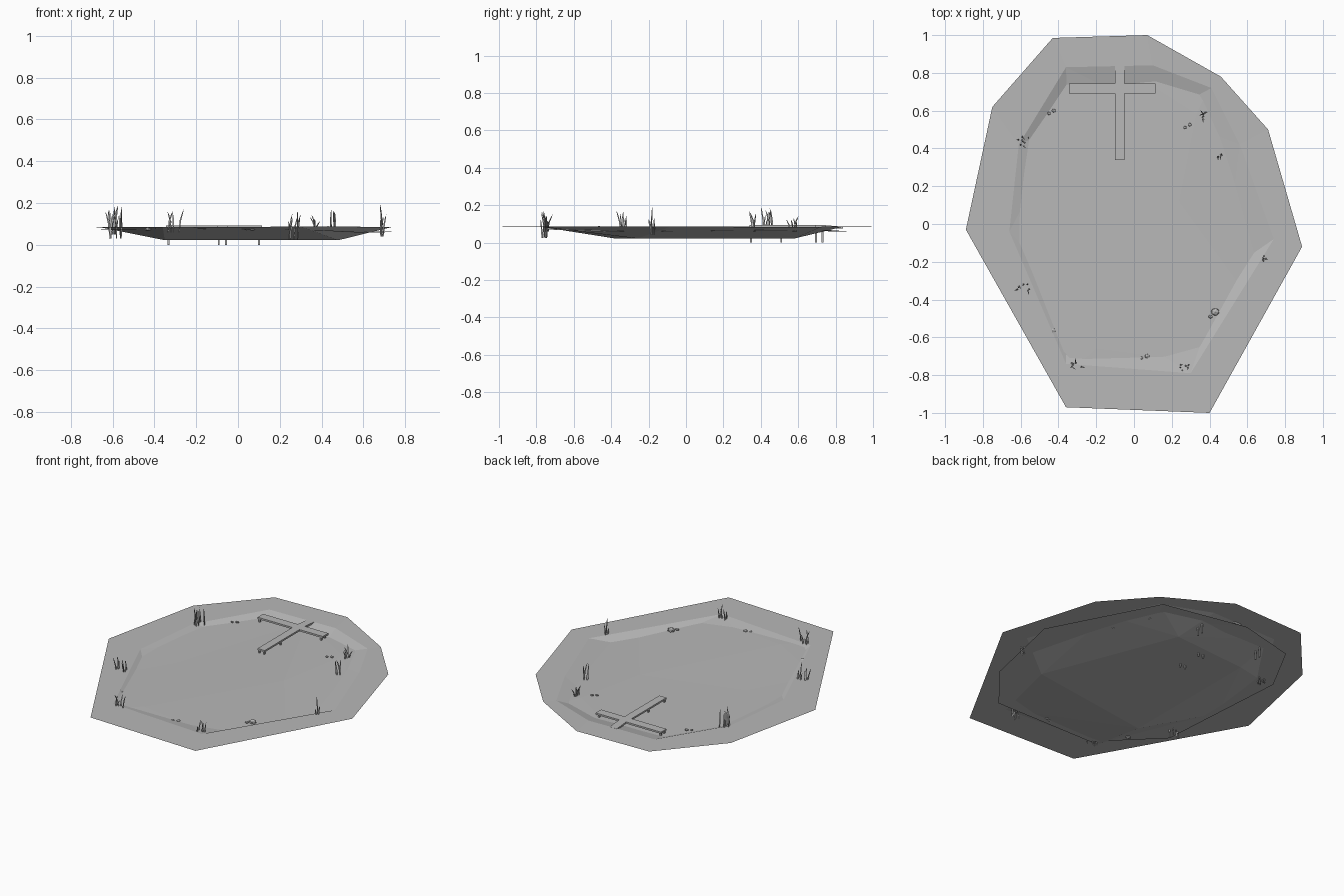
import bpy, bmesh, math, random
from mathutils import Vector
from mathutils.geometry import delaunay_2d_cdt

if "Cube" in bpy.data.objects:
    bpy.data.objects.remove(bpy.data.objects["Cube"])

random.seed(4)
grey = bpy.data.materials.new("dark_grey")
grey.diffuse_color = (.48, .48, .48, 1)
grey.use_nodes = True
grey.node_tree.nodes["Principled BSDF"].inputs["Base Color"].default_value = grey.diffuse_color


def add_object(name, bm):
    mesh = bpy.data.meshes.new(name)
    bm.to_mesh(mesh)
    bm.free()
    mesh.materials.append(grey)
    ob = bpy.data.objects.new(name, mesh)
    bpy.context.collection.objects.link(ob)
    return ob


# Ground: flat bank outline, pond lip, sloping basin and bed
outer = [(-.89, -.03, .085), (-.75, .62, .085), (-.43, .985, .084), (.07, 1, .086),
         (.46, .78, .085), (.71, .5, .084), (.89, -.12, .086), (.4, -1, .086), (-.36, -.97, .084)]
lip = [(-.66, -.04, .084), (-.61, .42, .083), (-.36, .83, .084), (.1, .84, .085),
       (.41, .72, .083), (.56, .42, .083), (.74, -.08, .086), (.3, -.79, .087), (-.36, -.74, .083)]
bed = [(.48, -.26), (.15, .58), (-.35, .54), (-.35, -.38)]

bm = bmesh.new()
lip_v = [bm.verts.new(p) for p in lip]
bed_v = [bm.verts.new((x, y, .022)) for x, y in bed]
bmesh.ops.convex_hull(bm, input=lip_v + bed_v)
bm.normal_update()
lids = [f for f in bm.faces if all(v.co.z > .05 for v in f.verts)]
bmesh.ops.delete(bm, geom=lids, context='FACES')
bmesh.ops.reverse_faces(bm, faces=bm.faces[:])
floor = [f for f in bm.faces if all(v.co.z < .05 for v in f.verts)]
bmesh.ops.split(bm, geom=floor)
out_v = [bm.verts.new(p) for p in outer]
n = len(outer)
for i in range(n):
    j = (i + 1) % n
    bm.faces.new((out_v[j], out_v[i], lip_v[i], lip_v[j]))
add_object("ground_basin", bm)

# Water: faceted sheet whose rim runs under the bank
shore = [(-.62, -.42, .074), (-.68, .44, .073), (-.5, .77, .066), (-.12, .87, .06),
         (.41, .75, .068), (.76, .1, .062), (.645, -.44, .058), (.4, -.74, .07),
         (-.3, -.75, .078)]
ripple = [(-.4, -.05, .071), (.24, .12, .065), (.33, .58, .069), (-.2, -.66, .078)]
pts = shore + ripple
v2, _, tris, _, _, _ = delaunay_2d_cdt([Vector(p[:2]) for p in pts], [], [], 0, 1e-5)
bm = bmesh.new()
vs = [bm.verts.new(p) for p in pts]
for t in tris:
    bm.faces.new([vs[i] for i in t])
bm.normal_update()
for f in bm.faces:
    if f.normal.z < 0:
        f.normal_flip()
add_object("water", bm)

# Dock deck: extruded cross
cross = [(-.1, .34), (-.05, .34), (-.05, .69), (.115, .69), (.115, .745), (-.05, .745),
         (-.05, .84), (-.1, .84), (-.1, .745), (-.345, .745), (-.345, .69), (-.1, .69)]
bm = bmesh.new()
deck = bm.faces.new([bm.verts.new((x, y, .082)) for x, y in cross])
ext = bmesh.ops.extrude_face_region(bm, geom=[deck])
bmesh.ops.translate(bm, vec=(0, 0, .011),
                    verts=[g for g in ext["geom"] if isinstance(g, bmesh.types.BMVert)])
for v in bm.verts:
    if v.co.y > .8:
        v.co.z -= .008
bmesh.ops.recalc_face_normals(bm, faces=bm.faces[:])
add_object("dock_deck", bm)

# Dock posts
posts = [(x, y) for x in (-.092, -.058) for y in (.348, .51)]
posts += [(x, y) for x in (-.333, .1) for y in (.695, .73)]
bm = bmesh.new()
for x, y in posts:
    r = bmesh.ops.create_cube(bm, size=1)["verts"]
    bmesh.ops.scale(bm, vec=(.009, .009, .086), verts=r)
    bmesh.ops.translate(bm, vec=(x, y, .043), verts=r)
add_object("dock_posts", bm)


def blade(bm, x, y, z0, z1):
    """Thin bent reed: three-sided, tapering to a point."""
    a = random.uniform(0, 2 * math.pi)
    lean = random.uniform(.008, .032)
    rings = []
    for t, r in ((0, .003), (.55, .0045), (.85, .003)):
        cx, cy = x + math.cos(a) * lean * t * t, y + math.sin(a) * lean * t * t
        rings.append([bm.verts.new((cx + r * math.cos(a + k * 2.0944),
                                    cy + r * math.sin(a + k * 2.0944),
                                    z0 + (z1 - z0) * t)) for k in range(3)])
    tip = bm.verts.new((x + math.cos(a) * lean, y + math.sin(a) * lean, z1))
    for lo, hi in zip(rings, rings[1:]):
        for k in range(3):
            m = (k + 1) % 3
            bm.faces.new((lo[k], lo[m], hi[m], hi[k]))
    for k in range(3):
        bm.faces.new((rings[-1][k], rings[-1][(k + 1) % 3], tip))


# Reed clumps: centre, blade count, base height, spread in x and y, tallest tip
clumps = [(-.585, .44, 9, .05, .03, .03, .2), (.375, .575, 5, .06, .012, .02, .18),
          (.455, .36, 4, .06, .012, .012, .17), (.695, -.17, 5, .04, .012, .018, .2),
          (.265, -.76, 6, .025, .025, .018, .18), (-.31, -.745, 5, .06, .03, .012, .17),
          (-.585, -.33, 7, .03, .03, .02, .19)]
bm = bmesh.new()
for cx, cy, count, z0, sx, sy, top in clumps:
    for _ in range(count):
        blade(bm, cx + random.uniform(-sx, sx), cy + random.uniform(-sy, sy),
              z0, random.uniform(.11, top))
add_object("reeds", bm)

# Small shore stones
stones = [(.43, -.465, .024), (.405, -.49, .012), (.07, -.7, .014), (.04, -.71, .01),
          (-.425, .6, .012), (-.45, .585, .01), (.295, .525, .011), (.27, .51, .01),
          (-.43, -.565, .017)]
bm = bmesh.new()
for x, y, r in stones:
    s = bmesh.ops.create_icosphere(bm, subdivisions=1, radius=r)["verts"]
    bmesh.ops.scale(bm, vec=(1, .9, .6), verts=s)
    bmesh.ops.translate(bm, vec=(x, y, .075), verts=s)
add_object("stones", bm)
